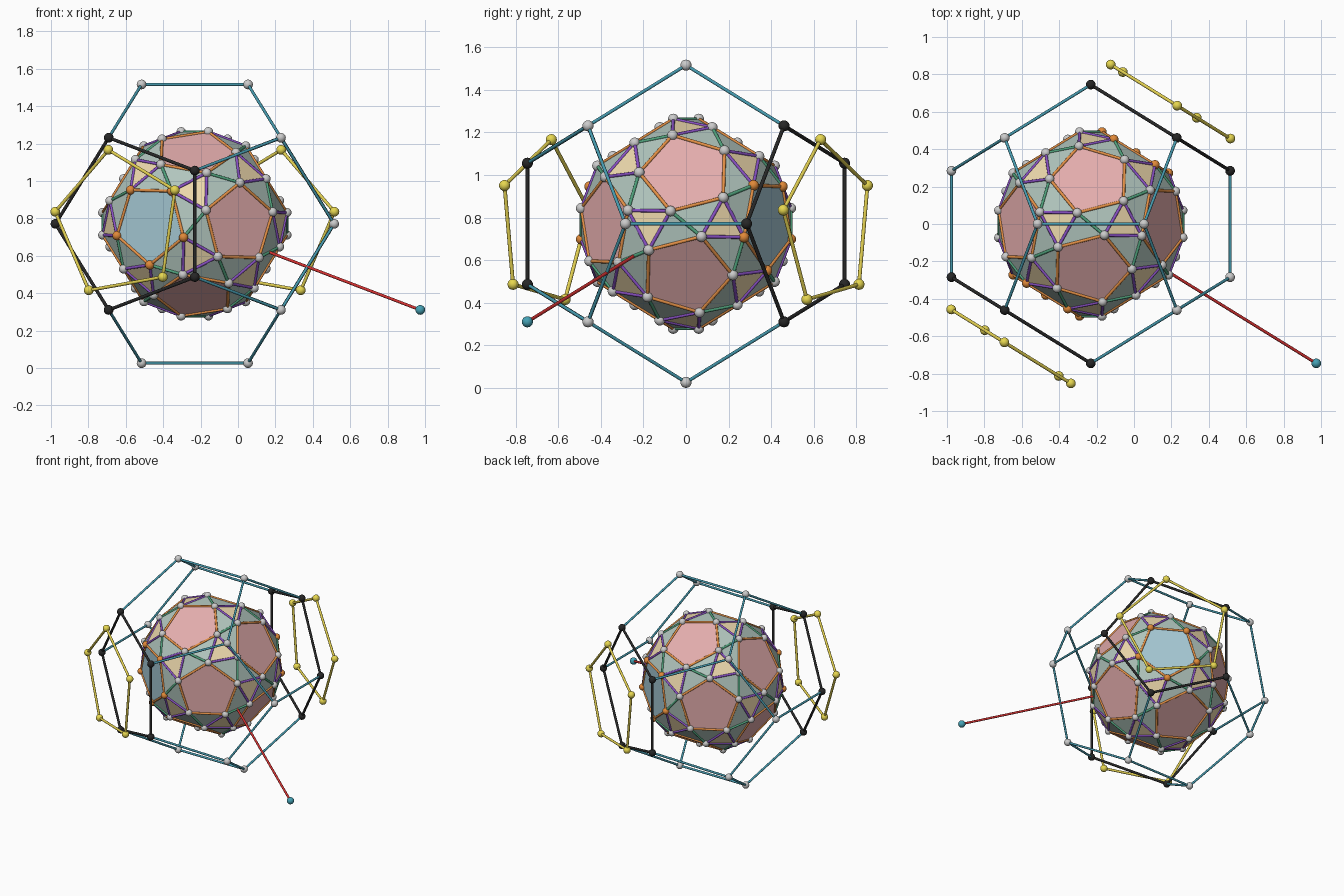
import bpy, bmesh
from math import radians, sqrt
from itertools import combinations, product
from mathutils import Vector, Matrix, Quaternion

if "Cube" in bpy.data.objects:
    bpy.data.objects.remove(bpy.data.objects["Cube"])

PHI = (1 + sqrt(5)) / 2
BALL = 0.026
A = 0.4604                                   # half side of the cube inside the frame
CENTRE = Vector((-0.231, 0, A * PHI + BALL))


def finish(name, bm, color=None, smooth=False):
    me = bpy.data.meshes.new(name)
    bm.to_mesh(me)
    bm.free()
    ob = bpy.data.objects.new(name, me)
    ob.location = CENTRE
    bpy.context.collection.objects.link(ob)
    if color:
        mat = bpy.data.materials.new(name + "_color")
        mat.diffuse_color = (*color, 1)
        mat.use_nodes = True
        mat.node_tree.nodes["Principled BSDF"].inputs["Base Color"].default_value = mat.diffuse_color
        me.materials.append(mat)
    if smooth:
        bpy.ops.object.select_all(action='DESELECT')
        ob.select_set(True)
        bpy.context.view_layer.objects.active = ob
        bpy.ops.object.shade_smooth_by_angle(angle=radians(40))
    return ob


def balls(name, points, r, color=None):
    bm = bmesh.new()
    for p in points:
        bmesh.ops.create_uvsphere(bm, u_segments=16, v_segments=10, radius=r,
                                  matrix=Matrix.Translation(p))
    finish(name, bm, color, True)


def rods(name, pairs, r, color):
    bm = bmesh.new()
    for a, b in pairs:
        d = b - a
        rot = d.to_track_quat('Z', 'Y').to_matrix().to_4x4()
        bmesh.ops.create_cone(bm, cap_ends=True, segments=12, radius1=r, radius2=r,
                              depth=d.length, matrix=Matrix.Translation((a + b) / 2) @ rot)
    finish(name, bm, color, True)


def panels(name, polys, color):
    bm = bmesh.new()
    for poly in polys:
        f = bm.faces.new([bm.verts.new(p) for p in poly])
        f.normal_update()
        if f.normal.dot(f.calc_center_median()) < 0:
            f.normal_flip()
    finish(name, bm, color)


def ring_pairs(ring):
    return [(p, ring[(i + 1) % len(ring)]) for i, p in enumerate(ring)]


# Dodecahedron corners and its twelve face directions
corners = [Vector(s) * A for s in product((-1, 1), repeat=3)]
normals = []
for s, t in product((-1, 1), repeat=2):
    for k in range(3):
        v, n = [0, 0, 0], [0, 0, 0]
        v[k], v[(k + 2) % 3] = s / PHI, t * PHI
        n[k], n[(k + 1) % 3] = s, t * PHI
        corners.append(Vector(v) * A)
        normals.append(Vector(n).normalized())


def pentagon(n, dist, radius, twist):
    """Pentagon on face n, twisted from the frame's own corners."""
    v = max(corners, key=lambda c: c.dot(n))
    e = (v - n * v.dot(n)).normalized() * radius
    return [n * dist + Quaternion(n, radians(twist + 72 * i)) @ e for i in range(5)]


marked = [n for n in normals if abs(n.z) < 0.01 and n.x * n.y > 0]
def is_marked(p): return any(p.dot(n) > 0.62 for n in marked)

# Outer frame, with two opposite black faces
edges = [(a, b) for a, b in combinations(corners, 2) if (a - b).length < A * 1.3]
def black(e): return any(e[0].dot(n) > 0.6 and e[1].dot(n) > 0.6 for n in marked)
rods("frame_edges", [e for e in edges if not black(e)], 0.008, (0.06, 0.32, 0.42))
rods("black_face_edges", [e for e in edges if black(e)], 0.009, (0.02, 0.02, 0.02))
balls("frame_corners", [c for c in corners if not is_marked(c)], BALL)
balls("black_face_corners", [c for c in corners if is_marked(c)], BALL, (0.02, 0.02, 0.02))

# Yellow pentagon loops pushed out from the black faces
loops = [pentagon(n, 0.781, 0.40, -9.3) for n in marked]
rods("yellow_loops", [e for l in loops for e in ring_pairs(l)], 0.009, (0.75, 0.62, 0.08))
balls("yellow_loop_corners", [p for l in loops for p in l], BALL, (0.8, 0.68, 0.08))

# Inner twisted solid: pentagons, corner triangles and gap triangles
rings = [pentagon(n, 0.45, 0.22, 16.7) for n in normals]
pts = [(i, p) for i, r in enumerate(rings) for p in r]
links = {}
for i, j in combinations(range(60), 2):
    if (pts[i][1] - pts[j][1]).length < 0.28:
        links[(i, j)] = pts[i][0] == pts[j][0]
corner_tris, gap_tris, purple = [], [], set()
for i, j in links:
    for k in range(j + 1, 60):
        if (i, k) in links and (j, k) in links:
            if len({pts[q][0] for q in (i, j, k)}) == 3:
                corner_tris.append([pts[q][1] for q in (i, j, k)])
                purple |= {(i, j), (i, k), (j, k)}
            else:
                gap_tris.append([pts[q][1] for q in (i, j, k)])

blue = [r for r, n in zip(rings, normals) if n in marked]
red = [r for r, n in zip(rings, normals) if n not in marked]
panels("red_pentagons", red, (0.78, 0.42, 0.42))
panels("blue_pentagons", blue, (0.38, 0.58, 0.66))
panels("corner_triangles", corner_tris, (0.86, 0.70, 0.42))
panels("gap_triangles", gap_tris, (0.44, 0.56, 0.51))


def seg(e): return (pts[e[0]][1], pts[e[1]][1])


rods("pentagon_edges", [seg(e) for e, same in links.items() if same], 0.008, (0.78, 0.28, 0.06))
rods("corner_edges", [seg(e) for e in purple], 0.008, (0.25, 0.08, 0.55))
rods("gap_edges", [seg(e) for e, same in links.items() if not same and e not in purple],
     0.008, (0.08, 0.36, 0.2))
balls("solid_corners", [p for r in red for p in r], 0.025)
balls("blue_face_corners", [p for r in blue for p in r], 0.025, (0.75, 0.25, 0.04))

# Red axis through an edge midpoint, with a ball at its tip
tip = Vector((PHI, -1, -1 / PHI)) * A * PHI
rods("axis_rod", [(Vector((0, 0, 0)), tip)], 0.008, (0.65, 0.03, 0.03))
balls("axis_tip", [tip], BALL, (0.06, 0.36, 0.46))
